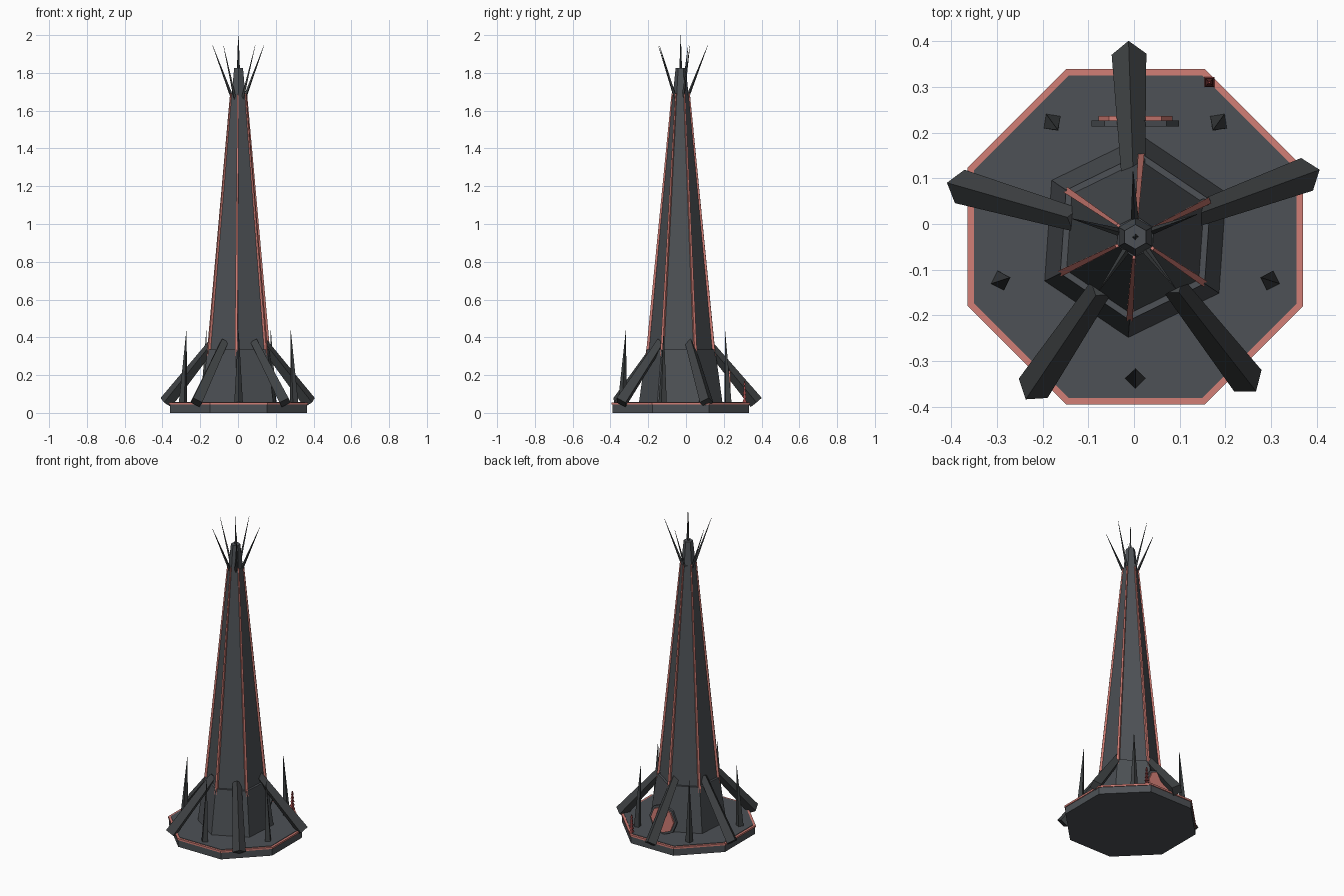
import bpy, bmesh, math
from mathutils import Vector

if "Cube" in bpy.data.objects:
    bpy.data.objects.remove(bpy.data.objects["Cube"])

CX, CY = 0.003, -0.028          # tower axis


def material(name, rgb):
    m = bpy.data.materials.new(name)
    m.diffuse_color = (*rgb, 1)
    m.use_nodes = True
    m.node_tree.nodes["Principled BSDF"].inputs["Base Color"].default_value = m.diffuse_color
    return m


STONE = material("slate_grey", (0.075, 0.083, 0.092))
IRON = material("dark_iron", (0.05, 0.055, 0.058))
RED = material("coral_red", (0.65, 0.21, 0.18))
CRIMSON = material("dark_red", (0.30, 0.06, 0.06))


def polar(r, deg, z):
    a = math.radians(deg)
    return Vector((CX + r * math.cos(a), CY + r * math.sin(a), z))


def heading(deg):
    return Vector((math.cos(math.radians(deg)), math.sin(math.radians(deg)), 0))


def loft(name, rings, sides, mat, ref):
    """Flat-sided solid through (centre, radius) rings; ref points at the first corner."""
    axis = (rings[-1][0] - rings[0][0]).normalized()
    u = (ref - axis * ref.dot(axis)).normalized()
    v = axis.cross(u)
    bm = bmesh.new()
    loops = []
    for centre, r in rings:
        loop = []
        for k in range(sides):
            a = 2 * math.pi * k / sides
            loop.append(bm.verts.new(centre + (u * math.cos(a) + v * math.sin(a)) * r))
        loops.append(loop)
    for low, high in zip(loops, loops[1:]):
        for k in range(sides):
            j = (k + 1) % sides
            bm.faces.new((low[k], low[j], high[j], high[k]))
    bm.faces.new(loops[0][::-1])
    bm.faces.new(loops[-1])
    bmesh.ops.recalc_face_normals(bm, faces=bm.faces)
    mesh = bpy.data.meshes.new(name)
    bm.to_mesh(mesh)
    bm.free()
    mesh.materials.append(mat)
    ob = bpy.data.objects.new(name, mesh)
    bpy.context.collection.objects.link(ob)
    return ob


def upright(name, profile, sides, mat, deg):
    """Vertical solid on the tower axis from (height, radius) pairs."""
    return loft(name, [(polar(0, 0, z), r) for z, r in profile], sides, mat, heading(deg))


# Octagonal base with a red rim
OCT = 1 / math.cos(math.pi / 8)
upright("base_slab", [(0, 0.362 * OCT), (0.044, 0.362 * OCT)], 8, STONE, 22.5)
upright("base_rim", [(0.044, 0.367 * OCT), (0.055, 0.367 * OCT)], 8, RED, 22.5)
upright("base_floor", [(0.05, 0.353 * OCT), (0.058, 0.353 * OCT)], 8, STONE, 22.5)

# Hexagonal plinth, shaft and cap
TURN = -4
upright("plinth", [(0.05, 0.222), (0.335, 0.183)], 6, STONE, 26)
upright("tower_shaft", [(0.33, 0.168), (1.68, 0.045)], 6, STONE, 26)
upright("tower_cap", [(1.68, 0.042), (1.825, 0.027)], 6, STONE, 30)
upright("mast", [(1.82, 0.007), (2.0, 0.0008)], 4, IRON, 0)

# Red strips along the shaft corners
for i in range(6):
    a = 30 + TURN + 60 * i
    loft(f"corner_strip_{i + 1}",
         [(polar(0.178, a, 0.30), 0.010), (polar(0.045, a, 1.69), 0.005)],
         4, RED, heading(a) + heading(a + 90))

for i in range(5):
    # Buttress legs
    a = 92 + 72 * i
    loft(f"buttress_{i + 1}",
         [(polar(0.135, a, 0.375), 0.026), (polar(0.40, a, 0.055), 0.038)],
         4, IRON, Vector((0, 0, 1)))
    # Crown spikes
    loft(f"crown_spike_{i + 1}",
         [(polar(0.032, a, 1.66), 0.009), (polar(0.143, a, 1.945), 0.0008)],
         4, IRON, heading(a))
    # Ground spikes leaning inward
    b = -90 + 72 * i
    loft(f"ground_spike_{i + 1}",
         [(polar(0.31, b, 0.05), 0.023), (polar(0.29, b, 0.435), 0.001)],
         4, IRON, heading(b))

# Round gate standing behind the tower
UP = Vector((0, 0, 1))
loft("gate_frame", [(Vector((CX, 0.213, 0.15)), 0.096), (Vector((CX, 0.227, 0.15)), 0.096)],
     8, STONE, UP)
loft("gate_panel", [(Vector((CX, 0.222, 0.15)), 0.081), (Vector((CX, 0.236, 0.15)), 0.081)],
     8, RED, UP)

# Small tiered beacon on the rear corner
spot = Vector((0.165, 0.31, 0))
for i in range(5):
    z = 0.055 + 0.023 * i
    r = 0.016 - 0.002 * i
    loft(f"beacon_tier_{i + 1}", [(spot + UP * z, r), (spot + UP * (z + 0.023), r * 0.35)],
         4, CRIMSON, Vector((1, 1, 0)))
